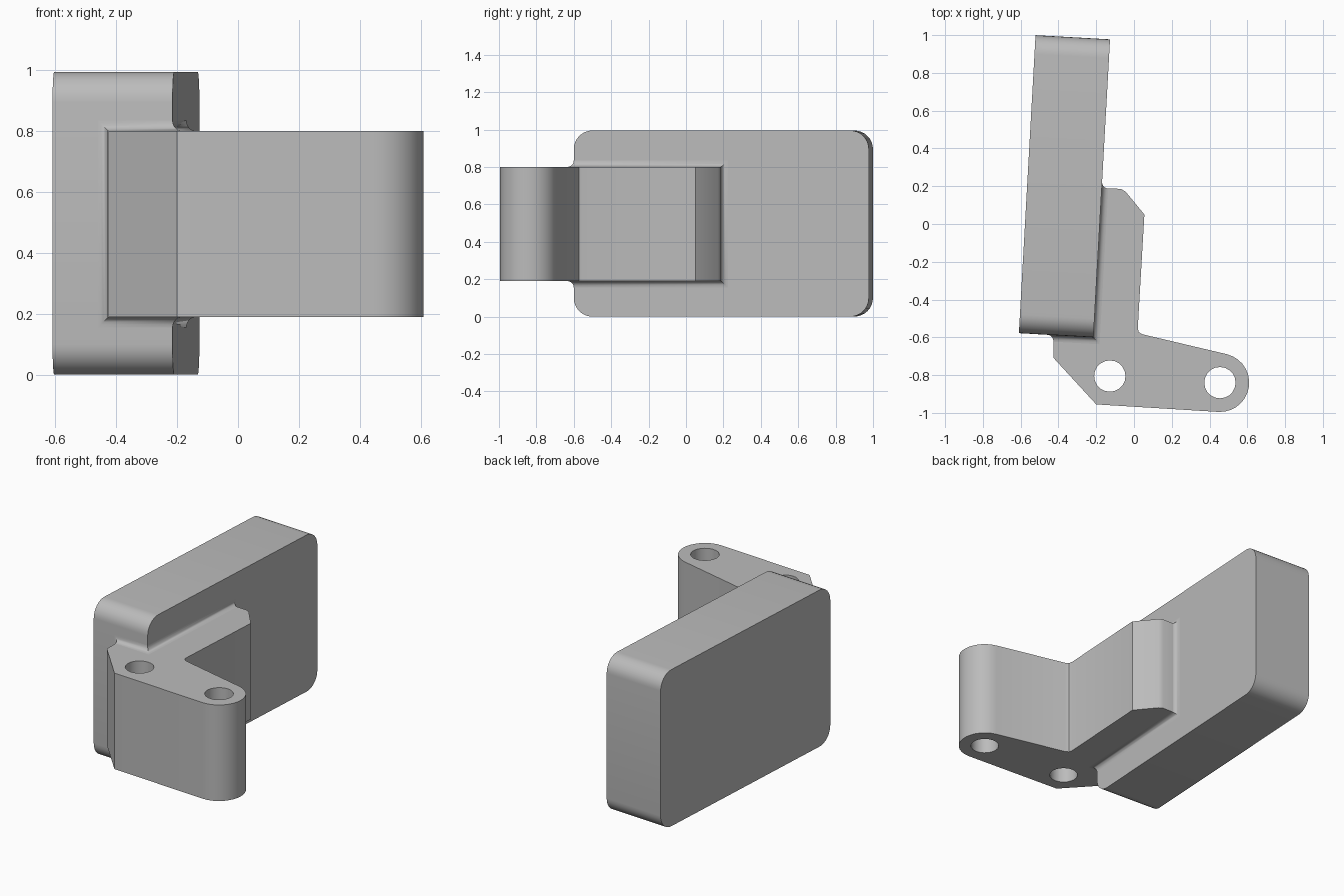
import bpy, bmesh
from math import sin, cos, pi, radians
from mathutils import Vector

cube = bpy.data.objects.get("Cube")
if cube:
    bpy.data.objects.remove(cube, do_unlink=True)

grey = bpy.data.materials.new("plain grey")
grey.use_nodes = True
colour = (0.5, 0.5, 0.5, 1)
grey.diffuse_color = colour
grey.node_tree.nodes["Principled BSDF"].inputs["Base Color"].default_value = colour


def finish(name, bm):
    mesh = bpy.data.meshes.new(name)
    bm.to_mesh(mesh)
    bm.free()
    mesh.materials.append(grey)
    ob = bpy.data.objects.new(name, mesh)
    bpy.context.collection.objects.link(ob)
    return ob


def prism(name, points, sweep):
    bm = bmesh.new()
    face = bm.faces.new([bm.verts.new(p) for p in points])
    grown = bmesh.ops.extrude_face_region(bm, geom=[face])["geom"]
    bmesh.ops.translate(bm, vec=sweep, verts=[g for g in grown if isinstance(g, bmesh.types.BMVert)])
    bmesh.ops.recalc_face_normals(bm, faces=bm.faces)
    return finish(name, bm)


def arc(cx, cy, r, start, end, steps):
    angles = [radians(start + (end - start) * i / steps) for i in range(steps + 1)]
    return [(cx + r * cos(a), cy + r * sin(a)) for a in angles]


def smooth(ob):
    bpy.ops.object.select_all(action="DESELECT")
    ob.select_set(True)
    bpy.context.view_layer.objects.active = ob
    bpy.ops.object.shade_smooth_by_angle(angle=radians(32))


# Shared frame of the slightly turned block: u across, v along
turn = radians(-3.2)
u = Vector((cos(turn), sin(turn), 0))
v = Vector((-sin(turn), cos(turn), 0))
up = Vector((0, 0, 1))
corner = Vector((-0.215, -0.6, 0))
width, length, height, round_r = 0.395, 1.58, 0.995, 0.1
low, high = 0.19, 0.8

# Block: rounded rectangle swept across its thickness
outline = []
for cx, cz, a in ((length - round_r, height - round_r, 0), (round_r, height - round_r, 90),
                  (round_r, round_r, 180), (length - round_r, round_r, 270)):
    outline += arc(cx, cz, round_r, a, a + 90, 8)
block = prism("block", [corner + v * s + up * t for s, t in outline], -u * width)

# Arm: bent plate with a rounded tip, its root buried in the block
tip, elbow = (0.455, -0.84), (-0.128, -0.805)
shape = [(-0.25, 0.192), (-0.07, 0.186), (-0.045, 0.172), (0.055, 0.05),
         (0.02, -0.55), (0.025, -0.572), (0.045, -0.584)]
shape += arc(*tip, 0.155, 77, -93, 14)
shape += [(-0.2, -0.955), (-0.425, -0.71), (-0.425, -0.54)]
arm = prism("arm", [(x, y, low) for x, y in shape], up * (high - low))

# Pin holes through the arm
for x, y in (tip, elbow):
    ring = arc(x, y, 0.083, 0, 360, 20)[:-1]
    cutter = prism("hole_cutter", [(px, py, 0) for px, py in ring], up)
    cutter.hide_render = True
    cut = arm.modifiers.new("pin_hole", "BOOLEAN")
    cut.operation, cut.solver, cut.object = "DIFFERENCE", "EXACT", cutter
    bpy.context.view_layer.objects.active = arm
    bpy.ops.object.modifier_apply(modifier=cut.name)
    bpy.data.objects.remove(cutter, do_unlink=True)

# Fillet: concave collar where the arm wraps the corner of the block
bm = bmesh.new()
fillet_r, steps = 0.035, 6
rings = []
for k in range(steps + 1):
    a = pi / 2 * k / steps
    out, grow = fillet_r * (1 - cos(a)), fillet_r * (1 - sin(a))
    path = [corner - u * (0.21 + grow) - v * out,
            corner + (u - v) * out,
            corner + v * (0.79 + grow) + u * out]
    loop = [p + up * (low - grow) for p in path]
    loop += [p + up * (high + grow) for p in reversed(path)]
    rings.append([bm.verts.new(p) for p in loop])
for a, b in zip(rings, rings[1:]):
    for i in range(len(a)):
        j = (i + 1) % len(a)
        bm.faces.new((a[i], a[j], b[j], b[i]))
fillet = finish("fillet", bm)

for ob in (block, arm, fillet):
    smooth(ob)
